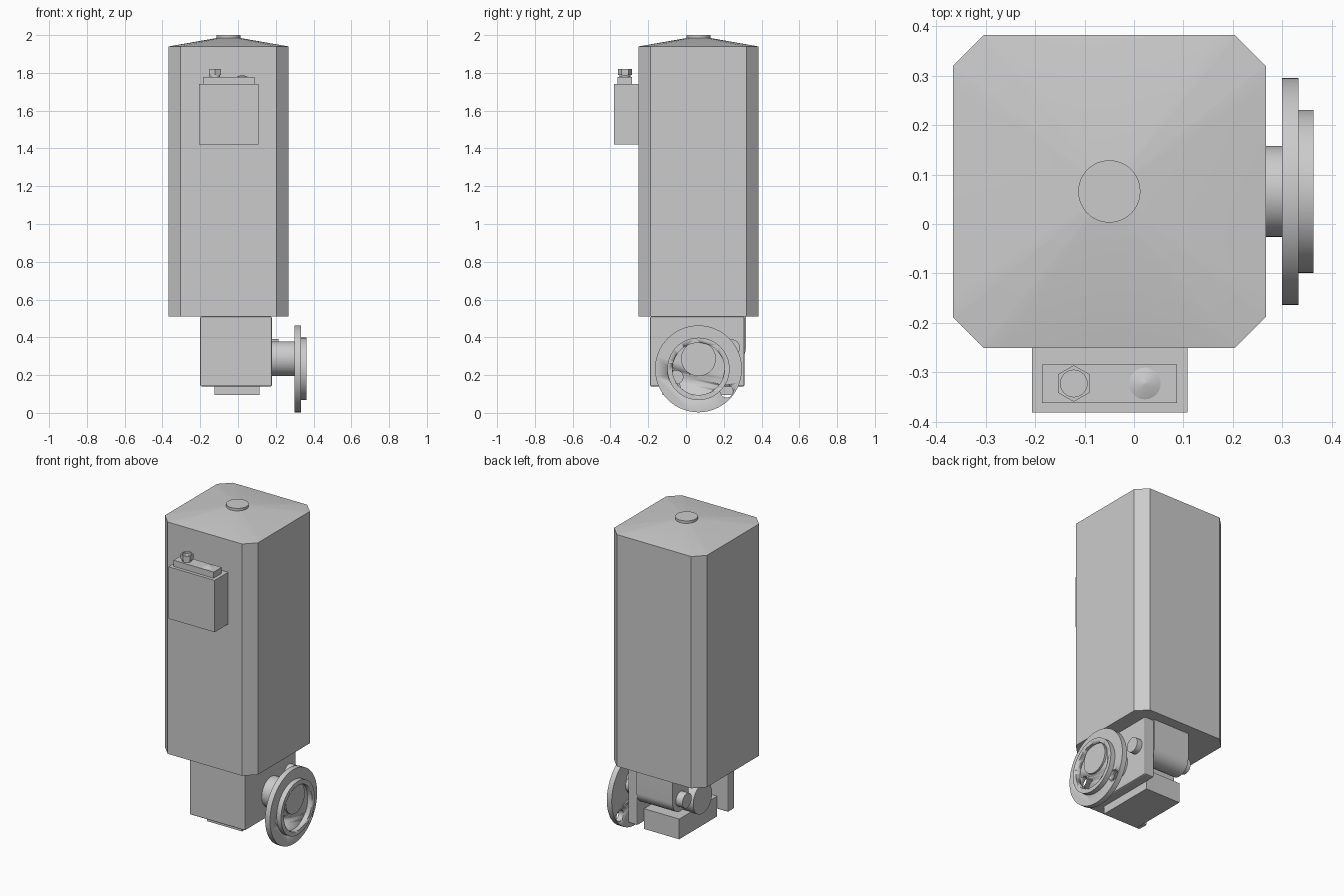
import bpy, bmesh, math
from mathutils import Matrix, Vector

old = bpy.data.objects.get("Cube")
if old:
    bpy.data.objects.remove(old, do_unlink=True)

grey = bpy.data.materials.new("plain_grey")
grey.use_nodes = True
grey.diffuse_color = (0.6, 0.6, 0.6, 1)
grey.node_tree.nodes["Principled BSDF"].inputs["Base Color"].default_value = (0.6, 0.6, 0.6, 1)


def finish(name, bm, smooth=False):
    bmesh.ops.recalc_face_normals(bm, faces=bm.faces)
    mesh = bpy.data.meshes.new(name)
    bm.to_mesh(mesh)
    bm.free()
    mesh.materials.append(grey)
    ob = bpy.data.objects.new(name, mesh)
    bpy.context.collection.objects.link(ob)
    if smooth:
        bpy.ops.object.select_all(action="DESELECT")
        ob.select_set(True)
        bpy.context.view_layer.objects.active = ob
        bpy.ops.object.shade_smooth_by_angle(angle=math.radians(35))
    return ob


def box(name, x, y, z, bevel=0):
    bm = bmesh.new()
    size = Matrix.Diagonal((x[1] - x[0], y[1] - y[0], z[1] - z[0], 1))
    mid = Matrix.Translation((sum(x) / 2, sum(y) / 2, sum(z) / 2))
    bmesh.ops.create_cube(bm, size=1, matrix=mid @ size)
    ob = finish(name, bm)
    if bevel:
        mod = ob.modifiers.new("soft_edges", "BEVEL")
        mod.width, mod.segments = bevel, 2
    return ob


def rod(name, axis, a, b, r, c, r2=None, sides=48):
    """Cylinder or cone from a to b along x or z; c is the centre across the axis."""
    bm = bmesh.new()
    bmesh.ops.create_cone(bm, cap_ends=True, segments=sides, radius1=r,
                          radius2=r if r2 is None else r2, depth=b - a)
    mid = (a + b) / 2
    if axis == "x":
        place = Matrix.Translation((mid, *c)) @ Matrix.Rotation(math.pi / 2, 4, "Y")
    else:
        place = Matrix.Translation((*c, mid))
    bmesh.ops.transform(bm, matrix=place, verts=bm.verts)
    return finish(name, bm, sides > 8)


def cut(target, cutter):
    mod = target.modifiers.new("cut", "BOOLEAN")
    mod.operation, mod.solver, mod.object = "DIFFERENCE", "EXACT", cutter
    cutter.hide_render = True
    cutter.hide_set(True)


def extrude_profile(name, points, direction, smooth=False):
    bm = bmesh.new()
    face = bm.faces.new([bm.verts.new(p) for p in points])
    new = bmesh.ops.extrude_face_region(bm, geom=[face])["geom"]
    bmesh.ops.translate(bm, vec=direction,
                        verts=[v for v in new if isinstance(v, bmesh.types.BMVert)])
    return finish(name, bm, smooth)


# Main housing: square column with chamfered corners
CX, CY, HALF, CH = -0.05, 0.066, 0.317, 0.063
FLAT = HALF - CH
LOW, EAVE, PEAK = 0.51, 1.94, 1.985
corners = []
for k in range(4):
    turn = Matrix.Rotation(k * math.pi / 2, 3, "Z")
    corners += [turn @ Vector((HALF, FLAT, 0)), turn @ Vector((FLAT, HALF, 0))]
centre = Vector((CX, CY, 0))
extrude_profile("main_housing", [centre + p + Vector((0, 0, LOW)) for p in corners],
                (0, 0, EAVE - LOW))

# Roof: shallow loft from the housing outline to the round cap
angles = {round(math.atan2(p.y, p.x) % math.tau, 5) for p in corners}
angles |= {round(i * math.tau / 64, 5) for i in range(64)}
bm = bmesh.new()
outer, inner = [], []
for a in sorted(angles):
    c, s = math.cos(a), math.sin(a)
    reach = min(HALF / max(abs(c), abs(s)), (HALF + FLAT) / (abs(c) + abs(s)))
    outer.append(bm.verts.new((CX + reach * c, CY + reach * s, EAVE)))
    inner.append(bm.verts.new((CX + 0.06 * c, CY + 0.06 * s, PEAK)))
for i in range(len(outer)):
    bm.faces.new((outer[i - 1], outer[i], inner[i], inner[i - 1]))
bm.faces.new(inner)
finish("roof", bm, True)
rod("roof_cap", "z", 1.975, 2.0, 0.063, (CX, CY))

# Control box on the front, with its terminal strip
box("control_box", (-0.207, 0.108), (-0.382, -0.25), (1.42, 1.74))
box("terminal_strip", (-0.186, 0.087), (-0.362, -0.285), (1.74, 1.778))
rod("gland_neck", "z", 1.778, 1.8, 0.028, (-0.122, -0.323))
gland = rod("gland_nut", "z", 1.79, 1.82, 0.037, (-0.122, -0.323), sides=6)
cut(gland, rod("gland_cutter", "z", 1.808, 1.84, 0.027, (-0.122, -0.323)))
rod("signal_cone", "z", 1.778, 1.79, 0.032, (0.022, -0.323), r2=0.001)

# Mounting bracket: front and side plates meeting at a corner
box("front_plate", (-0.2, 0.18), (-0.19, -0.125), (0.14, LOW), 0.008)
box("side_plate", (0.115, 0.18), (-0.19, 0.31), (0.14, LOW), 0.008)
box("lower_block", (-0.125, 0.115), (-0.125, 0.245), (0.095, 0.22))

# Hanging bearing with a rounded underside, and the pin through it
PY, PZ, PR = 0.24, 0.345, 0.077
arc = [math.pi + i * math.pi / 24 for i in range(25)]
profile = [(-0.13, PY + PR * math.cos(a), PZ + PR * math.sin(a)) for a in arc]
profile += [(-0.13, PY + PR, LOW), (-0.13, PY - PR, LOW)]
extrude_profile("bearing", profile, (0.245, 0, 0), True)
rod("bearing_pin", "x", -0.175, 0.215, 0.045, (PY, PZ))

# Drive shaft and the wheel flange with its recess and two holes
rod("drive_shaft", "x", -0.16, 0.345, 0.092, (CY, 0.287))
WHEEL = (CY, 0.233)
flange = rod("flange", "x", 0.3, 0.333, 0.23, WHEEL, sides=64)
rim = rod("flange_rim", "x", 0.333, 0.363, 0.165, WHEEL, sides=64)
cut(rim, rod("rim_cutter", "x", 0.32, 0.38, 0.138, WHEEL, sides=64))
for i, (y, z) in enumerate([(-0.05, 0.19), (0.215, 0.115)]):
    cut(flange, rod("hole_cutter_%d" % i, "x", 0.28, 0.35, 0.034, (y, z)))
